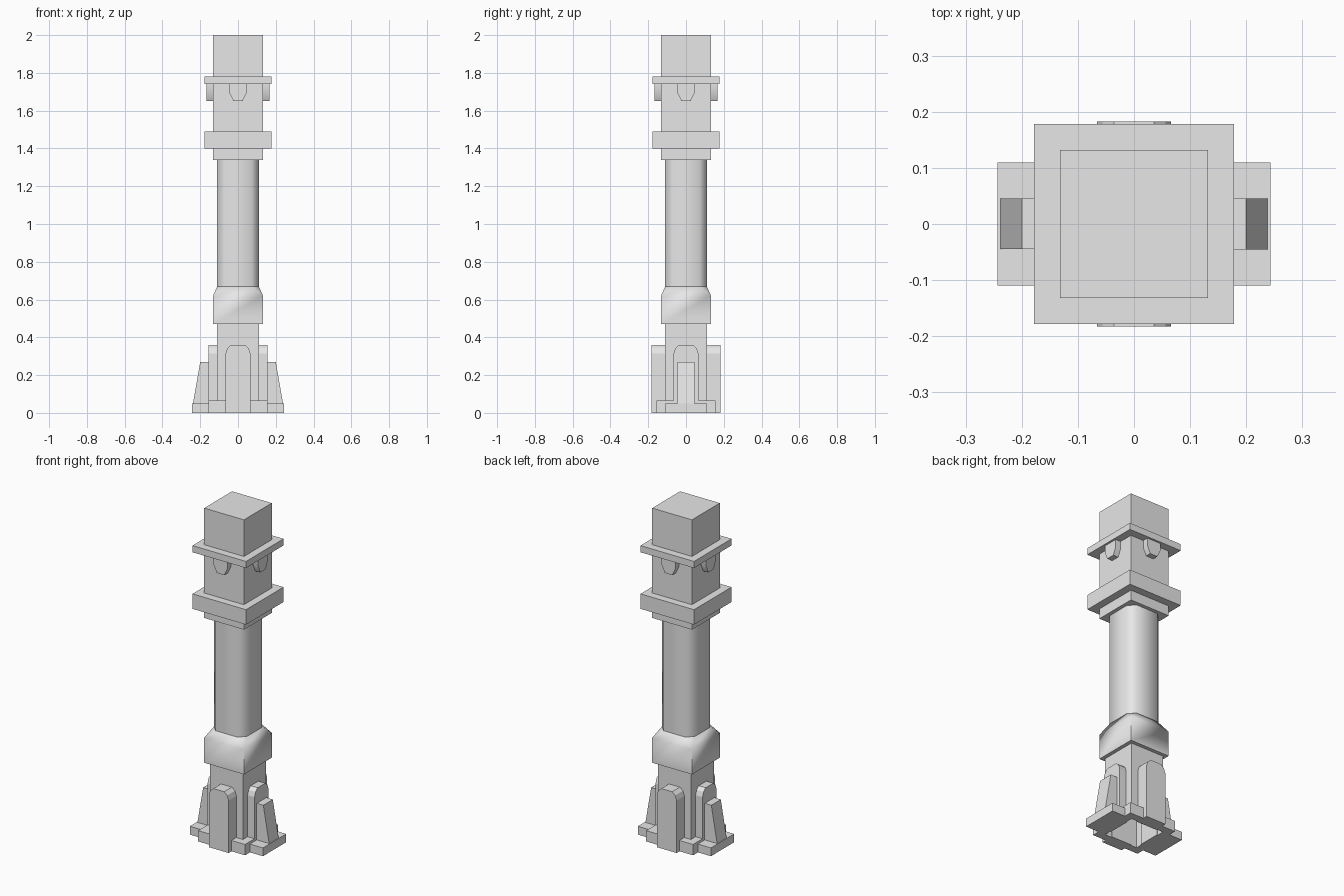
import bpy, bmesh, math
from mathutils import Matrix

cube = bpy.data.objects.get("Cube")
if cube:
    bpy.data.objects.remove(cube, do_unlink=True)

GREY = (0.8, 0.8, 0.8, 1)
stone = bpy.data.materials.new("grey_stone")
stone.use_nodes = True
stone.diffuse_color = GREY
stone.node_tree.nodes["Principled BSDF"].inputs["Base Color"].default_value = GREY


def finish(name, bm, smooth=False):
    bmesh.ops.remove_doubles(bm, verts=bm.verts, dist=0.0001)
    bmesh.ops.recalc_face_normals(bm, faces=bm.faces)
    mesh = bpy.data.meshes.new(name)
    bm.to_mesh(mesh)
    bm.free()
    obj = bpy.data.objects.new(name, mesh)
    bpy.context.collection.objects.link(obj)
    mesh.materials.append(stone)
    if smooth:
        bpy.ops.object.select_all(action='DESELECT')
        obj.select_set(True)
        bpy.context.view_layer.objects.active = obj
        bpy.ops.object.shade_smooth_by_angle(angle=math.radians(50))
    return obj


def ring(half, cut):
    """Square outline with its corners cut off."""
    pts = []
    for sx, sy in ((1, 1), (-1, 1), (-1, -1), (1, -1)):
        pair = [(sx * half, sy * (half - cut)), (sx * (half - cut), sy * half)]
        pts += pair if sx == sy else pair[::-1]
    return pts


def loft(name, sections, bottom=True, smooth=False):
    """Stack of (z, half width, corner cut) sections."""
    bm = bmesh.new()
    rings = []
    for z, half, cut in sections:
        pts = ring(half, cut)
        if cut == 0:
            square = [bm.verts.new((x, y, z)) for x, y in pts[::2]]
            rings.append([v for v in square for _ in range(2)])
        else:
            rings.append([bm.verts.new((x, y, z)) for x, y in pts])
    for low, high in zip(rings, rings[1:]):
        for i in range(8):
            j = (i + 1) % 8
            corners = list(dict.fromkeys((low[i], low[j], high[j], high[i])))
            if len(corners) > 2:
                bm.faces.new(corners)
    bm.faces.new(list(dict.fromkeys(rings[-1])))
    if bottom:
        bm.faces.new(list(dict.fromkeys(rings[0]))[::-1])
    return finish(name, bm, smooth)


def prism(name, profile, start, depth, axis, turn, smooth=False):
    """Extrude a profile (across, z) along +x, or (x, z) along y, then turn it about z."""
    bm = bmesh.new()
    if axis == 'x':
        verts = [bm.verts.new((start, a, z)) for a, z in profile]
        move = (depth, 0, 0)
    else:
        verts = [bm.verts.new((a, start, z)) for a, z in profile]
        move = (0, depth, 0)
    face = bm.faces.new(verts)
    new = bmesh.ops.extrude_face_region(bm, geom=[face], use_keep_orig=True)["geom"]
    bmesh.ops.translate(bm, vec=move, verts=[v for v in new if isinstance(v, bmesh.types.BMVert)])
    bmesh.ops.rotate(bm, verts=bm.verts, matrix=Matrix.Rotation(math.radians(turn), 3, 'Z'))
    return finish(name, bm, smooth)


def mirrored(half):
    return half + [(-a, z) for a, z in reversed(half)]


# Column, from the ground up
loft("base_shaft", [(0, 0.11, 0), (0.48, 0.11, 0)], bottom=False)
loft("sleeve", [(0.47, 0.132, 0), (0.62, 0.132, 0), (0.67, 0.11, 0.038)], smooth=True)
loft("column_shaft", [(0.66, 0.11, 0.038), (1.35, 0.11, 0.038)], smooth=True)
for name, low, high, half in (
        ("lower_collar", 1.34, 1.40, 0.132),
        ("wide_collar", 1.40, 1.49, 0.178),
        ("neck", 1.49, 1.74, 0.132),
        ("cap_plate", 1.74, 1.78, 0.178),
        ("head_block", 1.78, 2.0, 0.132)):
    loft(name, [(low, half, 0), (high, half, 0)])

# Open plinth frame around the foot of the column
for turn in range(0, 360, 90):
    side = [(-0.156, 0), (0.156, 0), (0.156, 0.065), (-0.156, 0.065)]
    prism("plinth_side_%d" % turn, side, 0.11, 0.046, 'x', turn)

# Arched panels and hanging pegs on all four sides
arch = mirrored([(0.066, 0), (0.066, 0.315), (0.056, 0.343), (0.036, 0.36)])
peg = mirrored([(0.045, 1.74), (0.045, 1.695), (0.025, 1.652)])
for name, turn, reach in (("left", 0, 0.156), ("back", 90, 0.183),
                          ("right", 180, 0.156), ("front", 270, 0.183)):
    prism(name + "_arched_panel", arch, 0.105, reach - 0.105, 'x', turn)
    prism(name + "_peg", peg, 0.13, 0.036, 'x', turn, smooth=True)

# Sloping buttresses with flat feet on the two sides
slope = [(0.15, 0.04), (0.24, 0.04), (0.2, 0.27), (0.15, 0.27)]
foot = [(-0.11, 0), (0.11, 0), (0.11, 0.05), (-0.11, 0.05)]
for name, turn in (("left", 0), ("right", 180)):
    prism(name + "_buttress", slope, -0.045, 0.09, 'y', turn)
    prism(name + "_foot", foot, 0.15, 0.093, 'x', turn)
